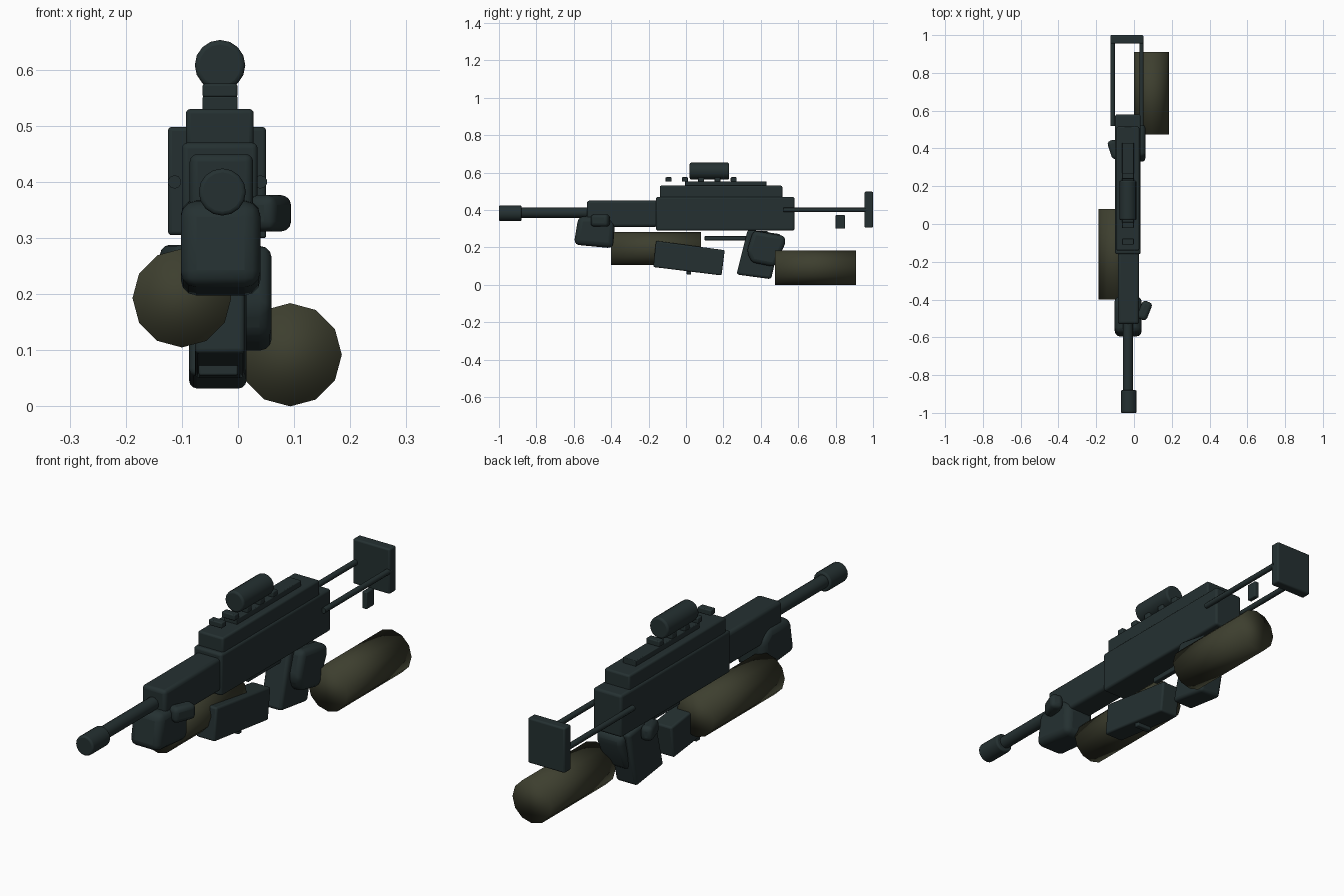
import bpy, bmesh, math
from mathutils import Vector, Matrix

cube = bpy.data.objects.get("Cube")
if cube:
    bpy.data.objects.remove(cube, do_unlink=True)


def material(name, rgb):
    m = bpy.data.materials.new(name)
    m.use_nodes = True
    m.diffuse_color = (*rgb, 1)
    m.node_tree.nodes["Principled BSDF"].inputs["Base Color"].default_value = (*rgb, 1)
    return m


GUNMETAL = material("dark gunmetal", (0.018, 0.030, 0.031))
OLIVE = material("olive", (0.047, 0.049, 0.028))
MID = -0.032  # centre line of the gun


def finish(name, bm, mat, bevel=0.0, angle=40):
    bmesh.ops.recalc_face_normals(bm, faces=bm.faces)
    mesh = bpy.data.meshes.new(name)
    bm.to_mesh(mesh)
    bm.free()
    mesh.materials.append(mat)
    ob = bpy.data.objects.new(name, mesh)
    bpy.context.collection.objects.link(ob)
    if bevel:
        mod = ob.modifiers.new("rounded edges", "BEVEL")
        mod.width = bevel
        mod.segments = 3
        mod.limit_method = "ANGLE"
        mod.angle_limit = math.radians(35)
    bpy.ops.object.select_all(action="DESELECT")
    ob.select_set(True)
    bpy.context.view_layer.objects.active = ob
    bpy.ops.object.shade_smooth_by_angle(angle=math.radians(angle))
    return ob


def prism(name, profile, x0, x1, bevel=0.008):
    """Side outline in (y, z), extruded from x0 to x1."""
    bm = bmesh.new()
    face = bm.faces.new([bm.verts.new((x0, y, z)) for y, z in profile])
    new = bmesh.ops.extrude_face_region(bm, geom=[face])["geom"]
    verts = [v for v in new if isinstance(v, bmesh.types.BMVert)]
    bmesh.ops.translate(bm, verts=verts, vec=(x1 - x0, 0, 0))
    return finish(name, bm, GUNMETAL, bevel)


def box(name, x, y, z, bevel=0.008):
    return prism(name, [(y[0], z[0]), (y[1], z[0]), (y[1], z[1]), (y[0], z[1])], *x, bevel)


def tube(name, x, z, r, y0, y1, mat=GUNMETAL, sides=16, bevel=0.0, angle=40):
    bm = bmesh.new()
    bmesh.ops.create_cone(bm, cap_ends=True, segments=sides, radius1=r, radius2=r, depth=y1 - y0)
    place = Matrix.Translation((x, (y0 + y1) / 2, z)) @ Matrix.Rotation(math.pi / 2, 4, "X")
    bmesh.ops.transform(bm, matrix=place, verts=bm.verts)
    return finish(name, bm, mat, bevel, angle)


def knob(name, centre, size, turn):
    """Rounded block turned about the vertical."""
    bm = bmesh.new()
    bmesh.ops.create_cube(bm, size=1)
    place = (Matrix.Translation(centre) @ Matrix.Rotation(math.radians(turn), 4, "Z")
             @ Matrix.Diagonal((*size, 1)))
    bmesh.ops.transform(bm, matrix=place, verts=bm.verts)
    return finish(name, bm, GUNMETAL, 0.018)


# Receiver and handguard
box("receiver", (-0.10, 0.035), (-0.16, 0.58), (0.29, 0.47), 0.01)
box("upper_receiver", (-0.093, 0.028), (-0.14, 0.515), (0.46, 0.53))
box("handguard", (-0.086, 0.027), (-0.53, -0.15), (0.31, 0.45), 0.014)
prism("foregrip", [(-0.575, 0.365), (-0.60, 0.215), (-0.39, 0.195), (-0.38, 0.33), (-0.43, 0.37)],
      -0.102, 0.04, 0.028)
knob("handguard_knob", (0.056, -0.458, 0.344), (0.055, 0.10, 0.065), -22)

# Barrel
tube("barrel", MID, 0.385, 0.027, -0.90, -0.50)
tube("muzzle", MID + 0.004, 0.382, 0.042, -1.0, -0.88, bevel=0.007)

# Top rail and sight
box("rail", (MID - 0.031, MID + 0.031), (-0.005, 0.43), (0.525, 0.553), 0.003)
for i in range(5):
    y = -0.093 + 0.087 * i
    box(f"rail_tooth_{i + 1}", (MID - 0.031, MID + 0.031), (y - 0.016, y + 0.016),
        (0.551, 0.575), 0.004)
tube("sight", MID, 0.608, 0.045, 0.02, 0.23, bevel=0.008)

# Pistol grip, trigger bar and magazine
prism("pistol_grip", [(0.33, 0.295), (0.27, 0.055), (0.455, 0.03), (0.51, 0.27)],
      -0.087, 0.015, 0.014)
prism("grip_pad", [(0.36, 0.29), (0.53, 0.26), (0.53, 0.22), (0.475, 0.095), (0.35, 0.12),
                   (0.325, 0.18)], -0.065, 0.06, 0.022)
knob("grip_knob", (-0.105, 0.395, 0.257), (0.05, 0.10, 0.062), 18)
box("trigger_bar", (MID - 0.012, MID + 0.012), (0.10, 0.33), (0.237, 0.26), 0.004)
prism("magazine", [(-0.16, 0.235), (0.207, 0.185), (0.19, 0.05), (-0.175, 0.095)],
      -0.077, 0.012, 0.008)
box("magazine_catch", (-0.07, 0.0), (0.003, 0.028), (0.055, 0.08), 0.004)

# Skeleton stock
for side, x in (("right", -0.113), ("left", 0.04)):
    tube(f"stock_rod_{side}", x, 0.40, 0.012, 0.52, 0.97, sides=10)
box("butt_plate", (-0.125, 0.05), (0.955, 1.0), (0.305, 0.498), 0.007)
box("stock_tab", (0.028, 0.05), (0.80, 0.85), (0.30, 0.373), 0.004)

# Gas canisters, smooth shaded across their ends
tube("front_canister", -0.10, 0.193, 0.088, -0.40, 0.08, OLIVE, 12, angle=180)
tube("rear_canister", 0.093, 0.092, 0.092, 0.475, 0.91, OLIVE, 12, angle=180)
